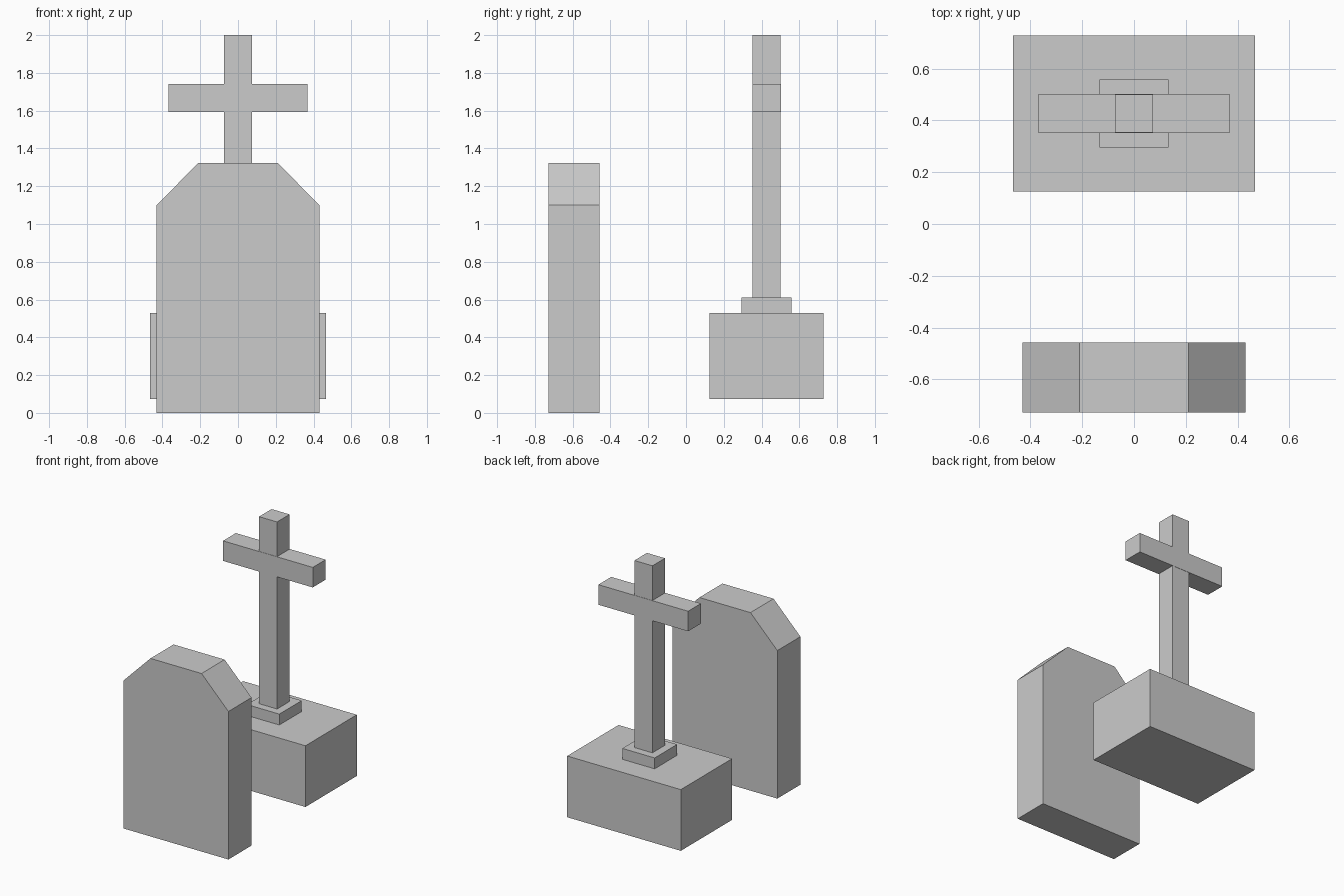
import bpy, bmesh

if "Cube" in bpy.data.objects:
    bpy.data.objects.remove(bpy.data.objects["Cube"])


def extrude_profile(name, profile, y0, y1):
    """Solid made from an x-z outline pushed from y0 to y1."""
    bm = bmesh.new()
    face = bm.faces.new([bm.verts.new((x, y0, z)) for x, z in profile])
    ext = bmesh.ops.extrude_face_region(bm, geom=[face])
    moved = [v for v in ext["geom"] if isinstance(v, bmesh.types.BMVert)]
    bmesh.ops.translate(bm, vec=(0, y1 - y0, 0), verts=moved)
    bmesh.ops.recalc_face_normals(bm, faces=bm.faces)
    mesh = bpy.data.meshes.new(name)
    bm.to_mesh(mesh)
    bm.free()
    obj = bpy.data.objects.new(name, mesh)
    bpy.context.collection.objects.link(obj)
    return obj


def block(name, half_x, y0, y1, z0, z1):
    """Box centred on x = 0."""
    outline = [(-half_x, z0), (half_x, z0), (half_x, z1), (-half_x, z1)]
    return extrude_profile(name, outline, y0, y1)


# Headstone slab with chamfered shoulders, mirrored outline
right_side = [(0.431, 0.0), (0.431, 1.10), (0.21, 1.323)]
outline = right_side + [(-x, z) for x, z in reversed(right_side)]
extrude_profile("headstone", outline, -0.728, -0.457)

# Monument: base block, plinth, then the cross
block("monument_base", 0.467, 0.125, 0.728, 0.074, 0.529)
block("plinth", 0.133, 0.295, 0.558, 0.529, 0.61)
block("cross_post", 0.074, 0.353, 0.500, 0.61, 2.0)
block("cross_arm", 0.369, 0.351, 0.502, 1.593, 1.742)
